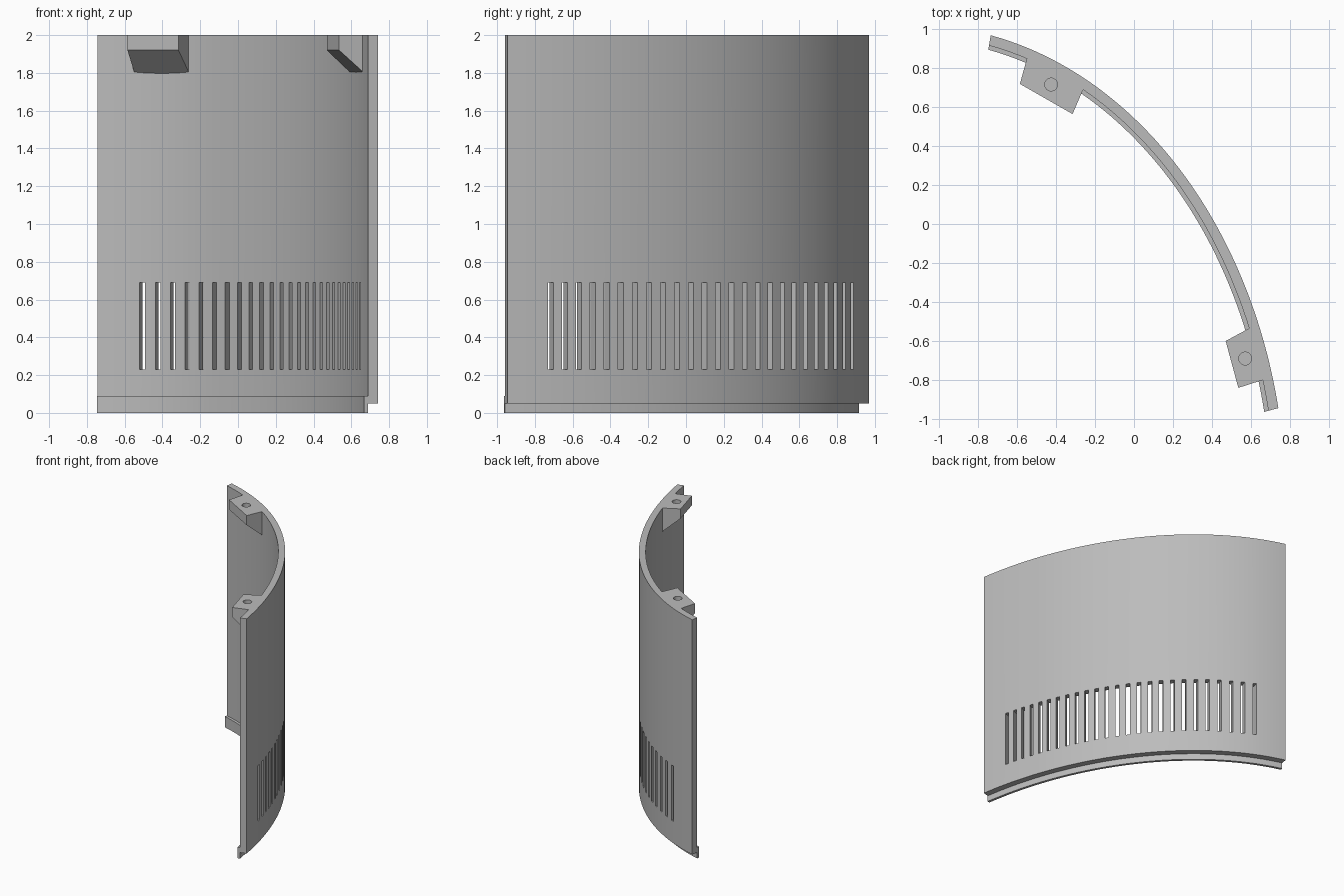
import bpy
import bmesh
from math import radians, degrees, cos, sin, sqrt
from mathutils import Vector

cube = bpy.data.objects.get("Cube")
if cube:
    bpy.data.objects.remove(cube, do_unlink=True)

# One grey plastic for every part
grey = bpy.data.materials.new("grey plastic")
grey.use_nodes = True
colour = (0.5, 0.5, 0.5, 1)
grey.diffuse_color = colour
grey.node_tree.nodes["Principled BSDF"].inputs["Base Color"].default_value = colour

# Plan curve: an elliptical arc, cut along rays from its centre
CENTRE = Vector((-1.13, -1.445))
RX, RY = 1.91, 2.466
START, END = 15.0, 80.7
WALL, LIP = 0.053, 0.075
SLOT_FIRST, SLOT_STEP, SLOTS, SLOT_WIDTH = 21.75, 2.205, 25, 0.03


def radius(deg):
    a = radians(deg)
    return 1 / sqrt((cos(a) / RX) ** 2 + (sin(a) / RY) ** 2)


def plan_point(deg, depth):
    a = radians(deg)
    return CENTRE + Vector((cos(a), sin(a))) * (radius(deg) - depth)


def finish(name, bm, smooth=True):
    bmesh.ops.recalc_face_normals(bm, faces=bm.faces)
    mesh = bpy.data.meshes.new(name)
    bm.to_mesh(mesh)
    bm.free()
    mesh.materials.append(grey)
    obj = bpy.data.objects.new(name, mesh)
    bpy.context.collection.objects.link(obj)
    if smooth:
        bpy.ops.object.select_all(action="DESELECT")
        obj.select_set(True)
        bpy.context.view_layer.objects.active = obj
        bpy.ops.object.shade_smooth_by_angle(angle=radians(30))
    return obj


def shell(name, angles, levels, outer, inner, is_open=lambda i, j: False):
    """Curved solid between two depths, with chosen cells left open."""
    bm = bmesh.new()
    sides = [[[bm.verts.new((*plan_point(a, d), z)) for z in levels]
              for a in angles] for d in (outer, inner)]
    partner = {}
    for col_o, col_i in zip(*sides):
        partner.update(zip(col_o, col_i))
    front = []
    for i in range(len(angles) - 1):
        for j in range(len(levels) - 1):
            if is_open(i, j):
                continue
            for k, s in enumerate(sides):
                f = bm.faces.new((s[i][j], s[i + 1][j], s[i + 1][j + 1], s[i][j + 1]))
                if k == 0:
                    front.append(f)
    # Close every rim, including the slot sides
    rims = {e for f in front for e in f.edges if len(e.link_faces) == 1}
    for e in rims:
        a, b = e.verts
        bm.faces.new((a, b, partner[b], partner[a]))
    return finish(name, bm)


# Angle stations: plain margins, then slot edges with a station between slots
angles, slot_cells = [], set()
for k in range(4):
    angles.append(START + (SLOT_FIRST - SLOT_STEP / 2 - START) * k / 4)
for s in range(SLOTS):
    mid = SLOT_FIRST + s * SLOT_STEP
    half = degrees(SLOT_WIDTH / 2 / radius(mid))
    angles.append(mid - SLOT_STEP / 2)
    slot_cells.add(len(angles))
    angles += [mid - half, mid + half]
last = SLOT_FIRST + (SLOTS - 0.5) * SLOT_STEP
for k in range(5):
    angles.append(last + (END - last) * k / 4)

# Slotted wall and the inner lip below it
shell("curved_wall", angles, [0.05, 0.23, 0.69, 2.0], 0, WALL,
      lambda i, j: j == 1 and i in slot_cells)
shell("bottom_lip", angles, [0, 0.09], WALL, LIP)


def screw_boss(name, corners, hole):
    """Block with a sloped underside; corners run wall, tip, tip, wall."""
    w0, t0, t1, w1 = (Vector(c) for c in corners)
    w0 = w0 + (w0 - t0).normalized() * 0.025
    w1 = w1 + (w1 - t1).normalized() * 0.025
    bm = bmesh.new()
    plan = [(w0, 1.785), (t0, 1.92), (t1, 1.92), (w1, 1.785)]
    top = [bm.verts.new((*p, 2.0)) for p, z in plan]
    low = [bm.verts.new((*p, z)) for p, z in plan]
    bm.faces.new(top)
    bm.faces.new(low)
    for i in range(4):
        j = (i + 1) % 4
        bm.faces.new((top[i], top[j], low[j], low[i]))
    boss = finish(name, bm, smooth=False)

    # Blind screw hole
    bpy.ops.mesh.primitive_cylinder_add(vertices=32, radius=0.033, depth=0.2,
                                        location=(*hole, 2.0))
    cutter = bpy.context.object
    cutter.hide_render = True
    cutter.data.materials.append(grey)
    mod = boss.modifiers.new("screw hole", "BOOLEAN")
    mod.operation = "DIFFERENCE"
    mod.solver = "EXACT"
    mod.object = cutter
    bpy.context.view_layer.objects.active = boss
    bpy.ops.object.modifier_apply(modifier=mod.name)
    bpy.data.objects.remove(cutter, do_unlink=True)


screw_boss("back_screw_boss",
           [(-0.55, 0.846), (-0.585, 0.718), (-0.315, 0.564), (-0.262, 0.687)],
           (-0.425, 0.715))
screw_boss("front_screw_boss",
           [(0.59, -0.535), (0.47, -0.6), (0.535, -0.84), (0.66, -0.8)],
           (0.57, -0.69))
